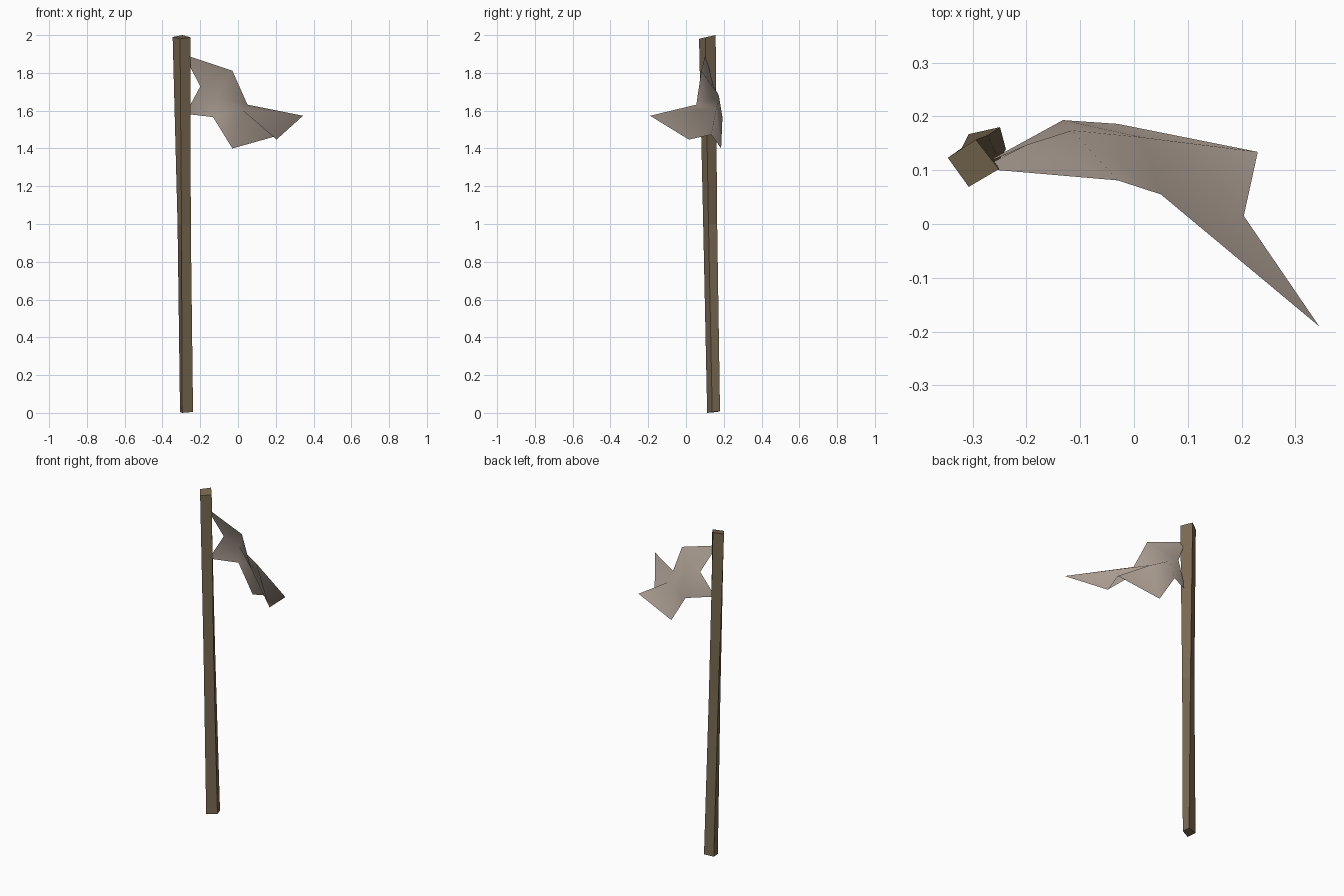
import bpy


def material(name, rgb):
    m = bpy.data.materials.new(name)
    m.diffuse_color = (*rgb, 1)
    return m


def mesh_object(name, verts, faces, mat):
    me = bpy.data.meshes.new(name)
    me.from_pydata(verts, [], faces)
    me.materials.append(mat)
    me.update()
    ob = bpy.data.objects.new(name, me)
    bpy.context.collection.objects.link(ob)
    return ob


wood = material("weathered wood brown", (0.19, 0.14, 0.08))
cloth = material("dusty beige cloth", (0.47, 0.39, 0.33))

# Crooked square pole: three four-sided rings, slightly twisted and leaning
rings = [
    [(-0.307, 0.167, 0.005), (-0.296, 0.112, 0.0), (-0.238, 0.139, 0.005), (-0.249, 0.180, 0.01)],
    [(-0.320, 0.141, 1.0), (-0.299, 0.091, 1.0), (-0.250, 0.119, 1.0), (-0.272, 0.165, 1.0)],
    [(-0.346, 0.123, 1.99), (-0.307, 0.069, 1.98), (-0.251, 0.102, 1.988), (-0.294, 0.157, 2.0)],
]
sides = [(r * 4 + i, r * 4 + (i + 1) % 4, r * 4 + 4 + (i + 1) % 4, r * 4 + 4 + i)
         for r in range(2) for i in range(4)]
mesh_object("pole", [v for ring in rings for v in ring],
            sides + [(3, 2, 1, 0), (8, 9, 10, 11)], wood)

# Tattered flag: a crumpled 4 x 3 grid, rows running from the pole outwards
rows = [
    [(-0.286, 0.103, 1.897), (-0.03, 0.081, 1.812), (0.05, 0.055, 1.632), (0.344, -0.19, 1.573)],
    [(-0.20, 0.147, 1.728), (-0.115, 0.174, 1.68), (0.015, 0.161, 1.61), (0.204, 0.015, 1.447)],
    [(-0.278, 0.113, 1.583), (-0.132, 0.193, 1.566), (-0.03, 0.186, 1.40), (0.23, 0.134, 1.473)],
]
quads = [(r * 4 + 4 + c, r * 4 + 5 + c, r * 4 + 1 + c, r * 4 + c)
         for r in range(2) for c in range(3)]
flag = mesh_object("torn_flag", [v for row in rows for v in row], quads, cloth)
for p in flag.data.polygons:
    p.use_smooth = True
